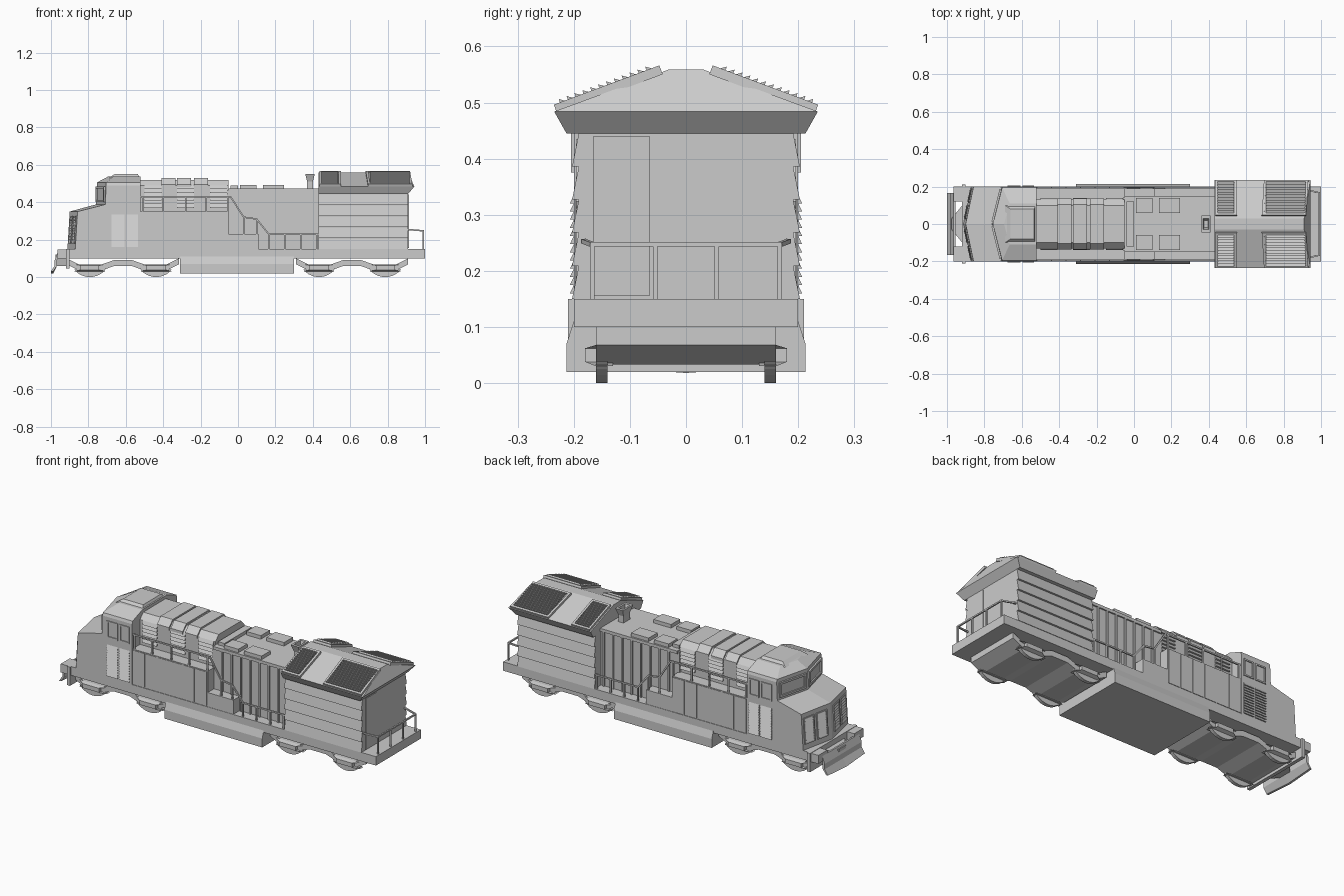
import bpy, bmesh, math
from mathutils import Vector as V

if "Cube" in bpy.data.objects:
    bpy.data.objects.remove(bpy.data.objects["Cube"])

def mesh(name, verts, faces, mirror=False):
    me = bpy.data.meshes.new(name)
    me.from_pydata([tuple(v) for v in verts], [], faces)
    bm = bmesh.new()
    bm.from_mesh(me)
    bmesh.ops.recalc_face_normals(bm, faces=bm.faces)
    bm.to_mesh(me)
    bm.free()
    ob = bpy.data.objects.new(name, me)
    bpy.context.collection.objects.link(ob)
    if mirror:
        m = ob.modifiers.new("mirror", 'MIRROR')
        m.use_axis = (False, True, False)
        m.use_mirror_merge = False
    return ob

def loft(name, sections, mirror=False):
    n = len(sections[0])
    verts = [p for s in sections for p in s]
    faces = [tuple(range(n)), tuple(range(len(verts) - n, len(verts)))]
    for k in range(len(sections) - 1):
        for i in range(n):
            j = (i + 1) % n
            faces.append((k*n + i, k*n + j, k*n + n + j, k*n + n + i))
    return mesh(name, verts, faces, mirror)

def rect(x0, x1, y0, y1, z):
    return [(x0, y0, z), (x1, y0, z), (x1, y1, z), (x0, y1, z)]

def box(name, x0, x1, y0, y1, z0, z1, mirror=False):
    return loft(name, [rect(x0, x1, y0, y1, z0), rect(x0, x1, y0, y1, z1)], mirror)

def prism_y(name, pts, y0, y1, mirror=False):
    return loft(name, [[(x, y, z) for x, z in pts] for y in (y0, y1)], mirror)

def prism_x(name, pts, x0, x1):
    return loft(name, [[(x, y, z) for y, z in pts] for x in (x0, x1)])

def panel(name, corners, t, inset=0.0, depth=0.0, mirror=True):
    """Raised plate on a quad, optionally with a sunken middle."""
    c = [V(p) for p in corners]
    n = (c[1] - c[0]).cross(c[3] - c[0]).normalized()
    rings = [[p - n*0.004 for p in c], [p + n*t for p in c]]
    if inset:
        inn = [c[i] + inset*((c[(i+1) % 4] - c[i]).normalized() + (c[i-1] - c[i]).normalized()) for i in range(4)]
        rings += [[p + n*t for p in inn], [p + n*(t - depth) for p in inn]]
    return loft(name, rings, mirror)

def louvers(name, a, u, v, n, d, mirror=True):
    """n wedge slats of depth d stacked along v, each running along u."""
    a, u, v = V(a), V(u), V(v)
    nor = u.cross(v).normalized()
    verts, faces = [], []
    for i in range(n):
        b = a + v*i/n
        tri = [b, b + nor*d, b + v/n]
        k = len(verts)
        verts += tri + [p + u for p in tri]
        faces += [(k, k+1, k+2), (k+3, k+4, k+5), (k, k+1, k+4, k+3), (k+1, k+2, k+5, k+4), (k+2, k, k+3, k+5)]
    return mesh(name, verts, faces, mirror)

def bars(name, segs, r=0.004, mirror=True):
    verts, faces = [], []
    for a, b in segs:
        a, b = V(a), V(b)
        d = (b - a).normalized()
        s = d.cross(V((0, 1, 0)) if abs(d.y) < 0.9 else V((0, 0, 1))).normalized()
        t = d.cross(s)
        k = len(verts)
        for e in (a - d*r*0.5, b + d*r*0.5):
            verts += [e + s*r + t*r, e + s*r - t*r, e - s*r - t*r, e - s*r + t*r]
        faces += [(k, k+1, k+2, k+3), (k+4, k+5, k+6, k+7)]
        faces += [(k+i, k+(i+1) % 4, k+4+(i+1) % 4, k+4+i) for i in range(4)]
    return mesh(name, verts, faces, mirror)

def side(x0, x1, z0, z1, y):
    return [(x0, -y, z0), (x1, -y, z0), (x1, -y, z1), (x0, -y, z1)]

# Deck and fuel tank
box("deck", -0.90, 1.0, -0.2, 0.2, 0.1, 0.15)
prism_x("fuel_tank", [(-0.2, 0.11), (-0.213, 0.07), (-0.213, 0.02), (0.213, 0.02), (0.213, 0.07), (0.2, 0.11)], -0.31, 0.30)

# Trucks: wavy frame, bearing boxes and exposed wheel segments
wave = [(-0.30, 0.10), (-0.23, 0.065), (-0.12, 0.065), (-0.05, 0.09), (0.05, 0.09), (0.12, 0.065), (0.23, 0.065), (0.30, 0.10)]
for label, cx in (("front", -0.615), ("rear", 0.61)):
    prof = [(cx + x, z) for x, z in wave] + [(cx + x, z - 0.032) for x, z in reversed(wave)]
    prism_y(label + "_truck_frame", prof, -0.16, 0.16)
    for k, ax in enumerate((cx - 0.177, cx + 0.177)):
        tag = f"{label}_{k + 1}"
        arc = [(ax + 0.109*math.sin(a), 0.109 - 0.109*math.cos(a)) for a in [math.radians(-50 + 10*i) for i in range(11)]]
        prism_y("wheel_" + tag, arc, -0.16, -0.14, True)
        loft("bearing_box_" + tag, [rect(ax - 0.085, ax + 0.085, -0.19 + 0.03, -0.13, 0.03),
             rect(ax - 0.05, ax + 0.05, -0.18, -0.13, 0.038), rect(ax - 0.05, ax + 0.05, -0.18, -0.13, 0.062),
             rect(ax - 0.085, ax + 0.085, -0.16, -0.13, 0.068)], True)

# Pilot, coupler and plow
box("pilot_plate", -0.92, -0.90, -0.21, 0.21, 0.045, 0.15)
box("pilot_step", -0.965, -0.91, -0.2, -0.12, 0.10, 0.148, True)
loft("coupler_housing", [[(-0.91, -0.11, z), (-0.975, -0.03, z), (-0.975, 0.03, z), (-0.91, 0.11, z)] for z in (0.06, 0.12)])
plow = [(-0.965, 0.13), (-0.98, 0.09), (-0.98, 0.06), (-1.0, 0.03), (-0.988, 0.03), (-0.968, 0.06), (-0.968, 0.09), (-0.955, 0.13)]
loft("plow", [[(x, y, z - dz*(z < 0.05)) for x, z in plow] for y, dz in ((-0.165, 0), (0, 0.012), (0.165, 0))])

# Wedge nose with grilles
def nose_sec(y, d):
    return [(-0.915 + d, y, 0.1), (-0.90 + d, y, 0.35), (-0.76 + d*1.2, y, 0.388), (-0.52, y, 0.388), (-0.52, y, 0.1)]
loft("nose", [nose_sec(-0.2, 0.042), nose_sec(0, 0), nose_sec(0.2, 0.042)])
def nose_pt(t, z):
    return V((-0.915 + 0.042*t + (z - 0.1)*0.06, -0.2*t, z))
for k, (t0, t1) in enumerate(((0.14, 0.5), (0.58, 0.94))):
    panel(f"nose_grille_frame_{k+1}", [nose_pt(t0, 0.18), nose_pt(t1, 0.18), nose_pt(t1, 0.325), nose_pt(t0, 0.325)], 0.006, 0.007, 0.006)
    a = nose_pt(t0 + 0.04, 0.187)
    louvers(f"nose_grille_{k+1}", a, nose_pt(t1 - 0.04, 0.187) - a, nose_pt(t0 + 0.04, 0.318) - a, 9, 0.006)

# Cab with tapered roof
def cab_plan(xe, xc, y, z):
    return [(-0.52, -y, z), (xe, -y, z), (xc, 0, z), (xe, y, z), (-0.52, y, z)]
loft("cab", [cab_plan(-0.71, -0.76, 0.2, 0.37), cab_plan(-0.705, -0.755, 0.2, 0.49),
             cab_plan(-0.705, -0.755, 0.195, 0.505), cab_plan(-0.665, -0.695, 0.11, 0.537)])
loft("cab_roof_cap", [rect(-0.69, -0.525, -0.10, 0.10, 0.53), rect(-0.66, -0.535, -0.08, 0.08, 0.55)])
def shield_pt(t, z):
    return V((-0.759 + 0.05*t, -0.2*t, z))
panel("windshield", [shield_pt(0.06, 0.40), shield_pt(0.93, 0.40), shield_pt(0.93, 0.485), shield_pt(0.06, 0.485)], 0.006, 0.012, 0.012)
for k, (x0, x1) in enumerate(((-0.675, -0.607), (-0.597, -0.535))):
    panel(f"cab_window_{k+1}", side(x0, x1, 0.375, 0.47, 0.2), 0.005, 0.008, 0.008)
    louvers(f"cab_louver_{k+1}", (x0, -0.2, 0.16), (x1 - x0, 0, 0), (0, 0, 0.175), 12, 0.007)

# Middle lower body with door panels
box("lower_body", -0.53, -0.05, -0.197, 0.197, 0.14, 0.35)
for k in range(6):
    x = -0.515 + k*0.0775
    panel(f"body_door_{k+1}", side(x, x + 0.072, 0.155, 0.345, 0.197), 0.003)

# Middle upper hood with louvres and roof covers
hood = [(-0.13, 0.34), (-0.13, 0.49), (-0.10, 0.52), (0.10, 0.52), (0.13, 0.49), (0.13, 0.34)]
prism_x("upper_hood", hood, -0.53, -0.05)
for k, x in enumerate((-0.50, -0.325, -0.15)):
    louvers(f"hood_louver_{k+1}", (x, -0.13, 0.37), (0.09, 0, 0), (0, 0, 0.12), 6, 0.01)
cover = [(-0.135, 0.48), (-0.135, 0.495), (-0.103, 0.529), (0.103, 0.529), (0.135, 0.495), (0.135, 0.48)]
for k, x in enumerate((-0.41, -0.325, -0.235)):
    prism_x(f"roof_cover_{k+1}", cover, x, x + 0.075)

# Rear low hood with ribs, roof hatches, steps and exhaust
box("engine_hood", -0.06, 0.44, -0.142, 0.142, 0.14, 0.465)
box("hood_top_rim", -0.05, 0.435, -0.15, 0.15, 0.455, 0.472)
for k in range(8):
    x = 0.0 + k*0.058
    box(f"hood_rib_{k+1}", x, x + 0.009, -0.15, -0.14, 0.15, 0.46, True)
for k, (x0, x1) in enumerate(((0.01, 0.10), (0.135, 0.245))):
    box(f"roof_hatch_{k+1}", x0, x1, -0.14, -0.06, 0.47, 0.492, True)
box("roof_box", -0.04, 0.0, -0.12, 0.12, 0.47, 0.49)
box("stair_block", -0.055, 0.11, -0.198, 0.198, 0.14, 0.23)
loft("exhaust_stack", [rect(0.368, 0.402, -0.03, 0.03, 0.46), rect(0.37, 0.40, -0.03, 0.03, 0.51),
     rect(0.36, 0.41, -0.045, 0.045, 0.55), rect(0.37, 0.40, -0.03, 0.03, 0.55), rect(0.375, 0.395, -0.02, 0.02, 0.515)])

# Radiator house with sloped siding boards and flared roof
box("radiator_house", 0.43, 0.91, -0.192, 0.192, 0.14, 0.46)
louvers("siding_board", (0.43, -0.191, 0.15), (0.48, 0, 0), (0, 0, 0.295), 5, 0.012)
panel("rear_door", [(0.91, -0.165, 0.155), (0.91, -0.065, 0.155), (0.91, -0.065, 0.44), (0.91, -0.165, 0.44)], 0.003, mirror=False)
loft("flared_roof", [rect(0.43, 0.91, -0.213, 0.213, 0.445), rect(0.43, 0.943, -0.235, 0.235, 0.484),
     rect(0.43, 0.91, -0.03, 0.03, 0.559)])
for k, (x0, x1, s, n) in enumerate(((0.437, 0.55, 0.0, 12), (0.695, 0.932, 0.012, 12))):
    q = [(x0, -0.231, 0.484), (x1, -0.231, 0.484), (x1 - s, -0.043, 0.554), (x0 - s, -0.043, 0.554)]
    panel(f"roof_grille_frame_{k+1}", q, 0.013, 0.012, 0.006)
    louvers(f"roof_grille_{k+1}", (x0 + 0.01, -0.223, 0.496), (x1 - x0 - 0.026, 0, 0), (0, 0.168, 0.063), n, 0.011)

# Side handrails following the walkway levels
Y = -0.192
path = [(-0.52, 0.43), (-0.04, 0.43), (0.03, 0.32), (0.10, 0.31), (0.165, 0.228), (0.43, 0.228)]
segs = [((a[0], Y, a[1]), (b[0], Y, b[1])) for a, b in zip(path, path[1:])]
for x, z0, z1 in ((-0.51, .35, .43), (-0.40, .35, .43), (-0.28, .35, .43), (-0.17, .35, .43), (-0.055, .35, .43), (0.03, .23, .32),
                  (0.10, .23, .31), (0.165, .15, .228), (0.25, .15, .228), (0.335, .15, .228), (0.42, .15, .228)):
    segs.append(((x, Y, z0), (x, Y, z1)))
bars("side_handrail", segs)

# Rear platform handrail
rear = [((0.99, -0.167, 0.247), (0.99, 0, 0.247)), ((0.99, -0.167, 0.247), (0.92, -0.183, 0.253)), ((0.92, -0.183, 0.253), (0.90, -0.183, 0.253))]
rear += [((0.99, y, 0.15), (0.99, y, 0.247)) for y in (-0.167, -0.055)]
bars("rear_handrail", rear)
